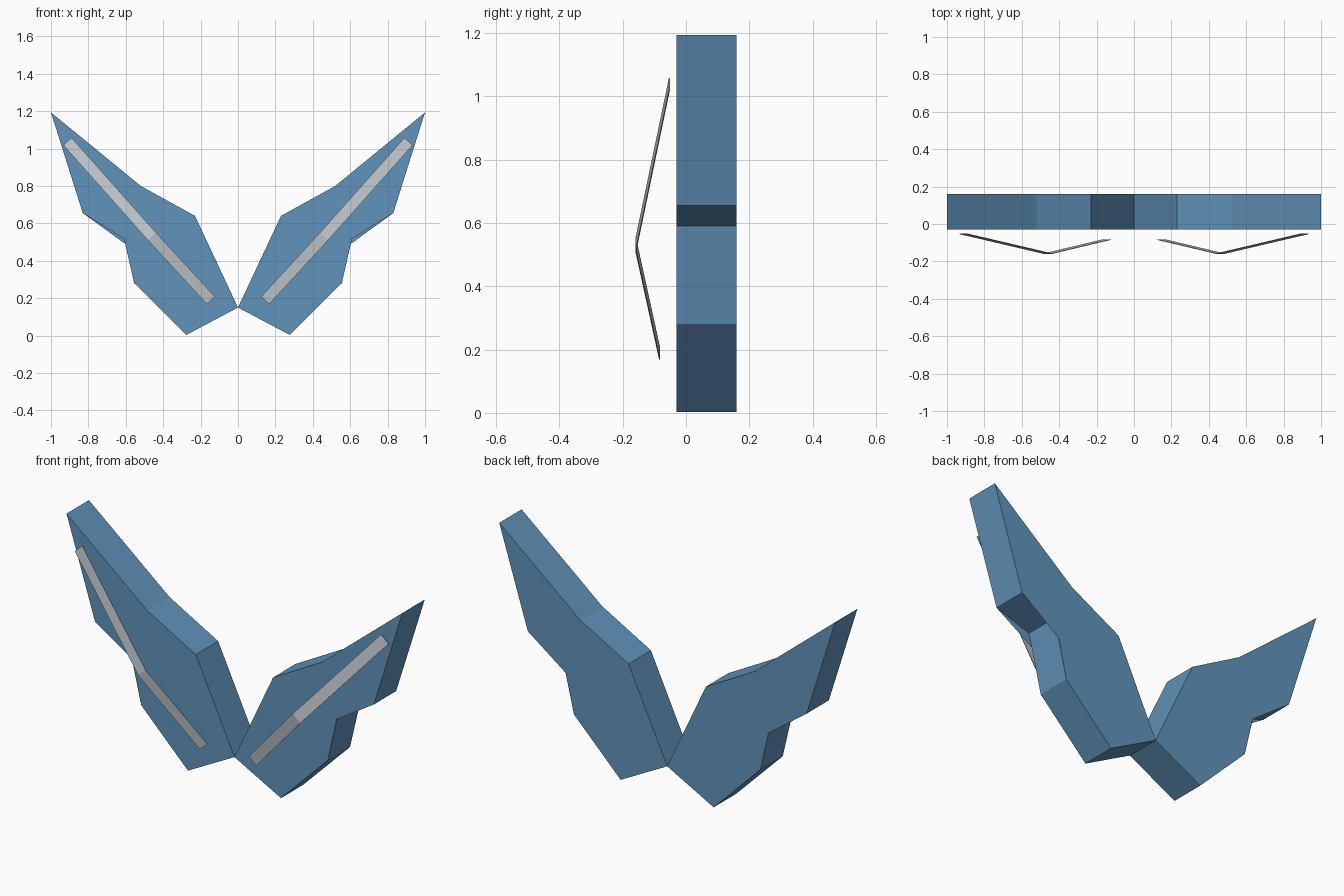
import bpy
import bmesh
from mathutils import Vector

cube = bpy.data.objects.get("Cube")
if cube:
    bpy.data.objects.remove(cube, do_unlink=True)


def make_material(name, colour, roughness):
    mat = bpy.data.materials.new(name)
    mat.use_nodes = True
    mat.diffuse_color = colour
    shader = next(n for n in mat.node_tree.nodes if n.type == "BSDF_PRINCIPLED")
    shader.inputs["Base Color"].default_value = colour
    shader.inputs["Roughness"].default_value = roughness
    return mat


def finish(bm, name, mat):
    mesh = bpy.data.meshes.new(name)
    bm.to_mesh(mesh)
    bm.free()
    mesh.materials.append(mat)
    obj = bpy.data.objects.new(name, mesh)
    bpy.context.collection.objects.link(obj)
    mirror = obj.modifiers.new("other_side", "MIRROR")
    mirror.use_mirror_merge = False
    return obj


blue = make_material("steel_blue", (0.119, 0.296, 0.5, 1), 0.6)
silver = make_material("silver_grey", (0.54, 0.58, 0.63, 1), 0.6)

# Wing outline in x and z, from the root over the tip and back underneath
FRONT, BACK = -0.03, 0.16
upper = [(0, 0.15), (0.23, 0.64), (0.52, 0.8), (1, 1.193), (0.83, 0.655)]
lower = [(0.555, 0.28), (0.277, 0.003)]


def ring(bm, notch, y):
    return [bm.verts.new((x, y, z)) for x, z in upper + [notch] + lower]


# Wings: rim band with a deep notch, front and back panels overhanging it
bm = bmesh.new()
rim = (0.628, 0.59)
front, back = ring(bm, rim, FRONT), ring(bm, rim, BACK)
for i in range(len(front)):
    j = (i + 1) % len(front)
    bm.faces.new((front[i], front[j], back[j], back[i]))
bm.faces.new(reversed(ring(bm, (0.609, 0.517), FRONT)))
bm.faces.new(ring(bm, (0.603, 0.49), BACK))
finish(bm, "wings", blue)

# Struts: thin bent strips in front of the wings
bm = bmesh.new()
path = [(0.145, -0.085, 0.188), (0.46, -0.16, 0.53), (0.912, -0.054, 1.038)]
half = Vector((0.022, 0, -0.02))
depth = Vector((0, 0.003, 0))
sections = []
for point in map(Vector, path):
    corners = (point - half, point + half, point + half + depth, point - half + depth)
    sections.append([bm.verts.new(c) for c in corners])
for a, b in zip(sections, sections[1:]):
    for i in range(4):
        j = (i + 1) % 4
        bm.faces.new((a[i], a[j], b[j], b[i]))
bm.faces.new(reversed(sections[0]))
bm.faces.new(sections[-1])
bmesh.ops.recalc_face_normals(bm, faces=bm.faces)
finish(bm, "wing_struts", silver)
